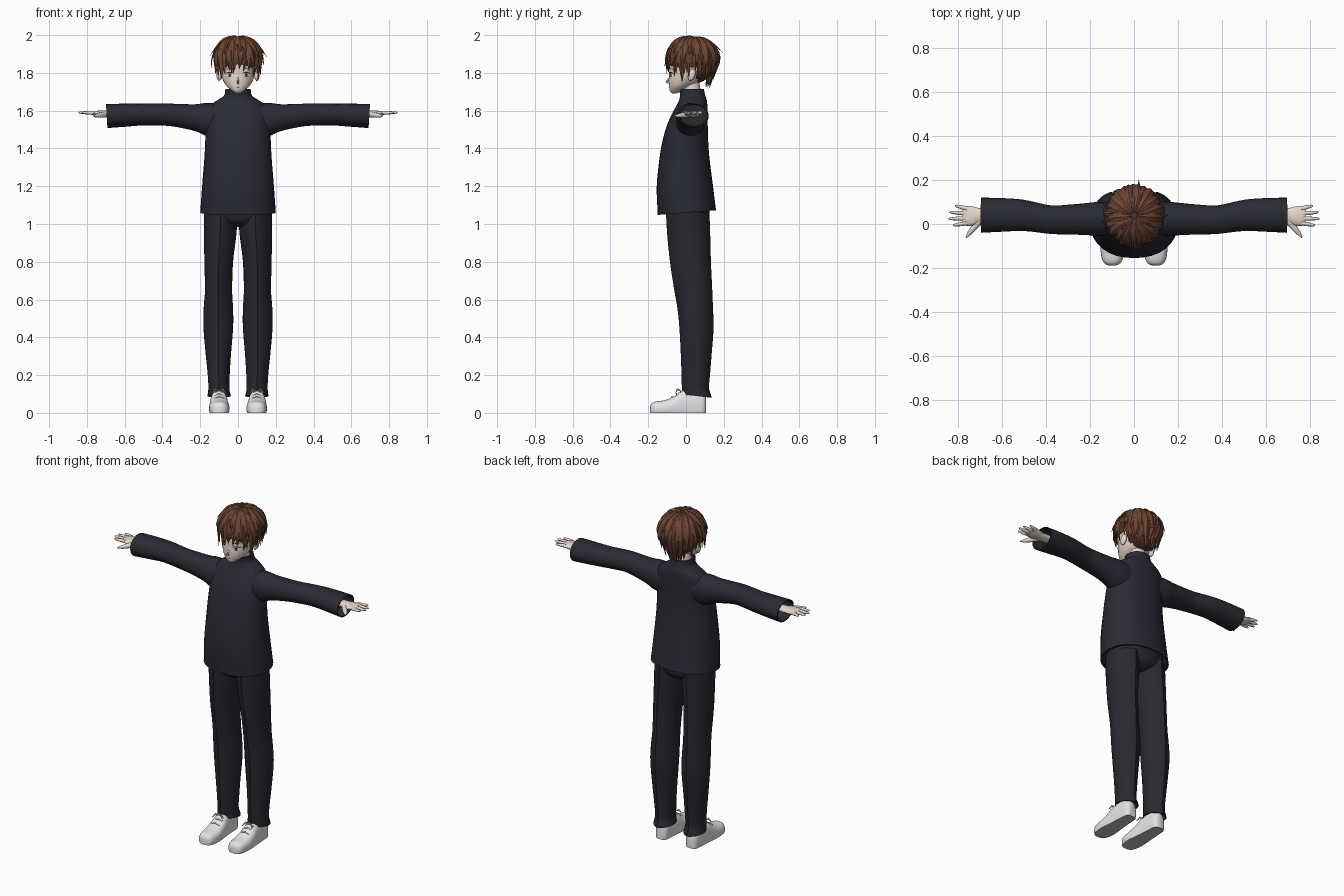
import bpy, bmesh, random
from math import sin, cos, pi, asin, acos, copysign, radians
from mathutils import Vector

random.seed(4)
if "Cube" in bpy.data.objects:
    bpy.data.objects.remove(bpy.data.objects["Cube"])


def material(name, rgb):
    m = bpy.data.materials.new(name)
    m.use_nodes = True
    m.diffuse_color = (*rgb, 1)
    bsdf = m.node_tree.nodes["Principled BSDF"]
    bsdf.inputs["Base Color"].default_value = (*rgb, 1)
    bsdf.inputs["Roughness"].default_value = 0.8
    return m


JACKET = material("jacket navy", (0.022, 0.023, 0.033))
TROUSER = material("trouser charcoal", (0.021, 0.021, 0.028))
SKIN = material("skin", (0.80, 0.68, 0.60))
HAIR = material("hair brown", (0.150, 0.058, 0.034))
UNDER = material("hair dark brown", (0.085, 0.032, 0.019))
SHOE = material("shoe white", (0.78, 0.78, 0.80))
SOLE = material("sole grey", (0.50, 0.50, 0.52))
EYE = material("eye white", (0.85, 0.85, 0.85))
IRIS = material("iris amber", (0.30, 0.17, 0.08))
DARK = material("lash dark", (0.03, 0.015, 0.012))


def finish(name, bm, *mats, angle=40):
    bmesh.ops.recalc_face_normals(bm, faces=bm.faces)
    me = bpy.data.meshes.new(name)
    bm.to_mesh(me)
    bm.free()
    for m in mats:
        me.materials.append(m)
    me.shade_smooth()
    me.set_sharp_from_angle(angle=radians(angle))
    ob = bpy.data.objects.new(name, me)
    bpy.context.collection.objects.link(ob)
    return ob


def refine(rows, n=4):
    """Smooth in-between rows for a table of section sizes."""
    out = []
    for i in range(len(rows) - 1):
        a, b, c, d = (rows[min(max(i + k, 0), len(rows) - 1)] for k in (-1, 0, 1, 2))
        for t in (j / n for j in range(n)):
            out.append([q + t / 2 * (r - p + t * (2*p - 5*q + 4*r - s + t * (3*q - p - 3*r + s)))
                        for p, q, r, s in zip(a, b, c, d)])
    return out + [list(rows[-1])]


def oval(u0, u1, v0, v1, n=32, power=1.0, crease=0.0):
    """Rounded section; crease sharpens the two v ends."""
    pts = []
    for i in range(n):
        a = 2 * pi * i / n
        c, s = cos(a), sin(a)
        s = (1 - crease) * s + crease * asin(max(-1, min(1, s))) * 2 / pi
        c, s = (copysign(abs(k) ** power, k) for k in (c, s))
        pts.append(((u0 + u1 + (u1 - u0) * c) / 2, (v0 + v1 + (v1 - v0) * s) / 2))
    return pts


def inner(ring, depth_ring, k=0.94):
    """Two shrunken rings that turn an open end inwards."""
    def shrink(r):
        c = sum(r, Vector()) / len(r)
        return [c + (p - c) * k for p in r]
    return [shrink(ring), shrink(depth_ring)]


def loft(bm, rings):
    vs = [[bm.verts.new(p) for p in r] for r in rings]
    n = len(vs[0])
    for a, b in zip(vs, vs[1:]):
        for i in range(n):
            bm.faces.new((a[i], a[(i + 1) % n], b[(i + 1) % n], b[i]))
    bm.faces.new(vs[0])
    bm.faces.new(vs[-1])


def upright(rows, **kw):
    """Rows of z, x0, x1, y0, y1 to horizontal rings."""
    return [[Vector((x, y, z)) for x, y in oval(*r, **kw)] for z, *r in refine(rows)]


def tube(bm, pts, radii, n=10, flat=1.0):
    pts = [Vector(p) for p in pts]
    rings = []
    for i, p in enumerate(pts):
        d = (pts[min(i + 1, len(pts) - 1)] - pts[max(i - 1, 0)]).normalized()
        side = d.cross(Vector((0, 0, 1))).normalized()
        up = side.cross(d)
        rings.append([p + (side * cos(2*pi*k/n) + up * sin(2*pi*k/n) * flat) * radii[i] for k in range(n)])
    loft(bm, rings)


# jacket body with hem and stand collar
body = [(1.06, .20, -.15, .16), (1.20, .19, -.155, .143), (1.35, .178, -.14, .124),
        (1.45, .173, -.122, .117), (1.53, .17, -.098, .115), (1.59, .166, -.07, .115),
        (1.628, .148, -.05, .113), (1.655, .11, -.037, .11), (1.68, .074, -.032, .102), (1.715, .067, -.036, .094)]
rings = upright([(z, -w, w, f, b) for z, w, f, b in body], power=.9)
for p in rings[0]:
    p.z += p.y * .08
rings = inner(rings[0], rings[3])[::-1] + rings + inner(rings[-1], rings[-3], .9)
bm = bmesh.new()
loft(bm, rings)
finish("jacket_body", bm, JACKET)

# trouser seat
bm = bmesh.new()
loft(bm, upright([(.985, -.07, .07, -.05, .07), (1.01, -.13, .13, -.09, .11),
                  (1.05, -.178, .178, -.105, .125), (1.12, -.178, .178, -.11, .12)]))
finish("trouser_seat", bm, TROUSER)

sleeve = [(.10, 1.46, 1.638, -.05, .10), (.17, 1.465, 1.64, -.055, .10), (.22, 1.488, 1.634, -.05, .095),
          (.30, 1.508, 1.635, -.048, .088), (.38, 1.52, 1.638, -.045, .085), (.50, 1.522, 1.637, -.032, .11),
          (.60, 1.515, 1.637, -.035, .118), (.695, 1.508, 1.635, -.04, .12)]
leg = [(.09, .038, .162, -.022, .135), (.13, .046, .157, -.022, .122), (.20, .044, .160, -.024, .127),
       (.30, .038, .17, -.027, .135), (.45, .026, .183, -.035, .146), (.55, .026, .182, -.045, .143),
       (.65, .031, .175, -.062, .139), (.80, .026, .178, -.085, .132), (.95, .008, .18, -.10, .128),
       (1.06, .002, .18, -.106, .124)]
shoe = [(-.19, .088, .112, .032), (-.182, .066, .132, .05), (-.16, .052, .146, .06), (-.11, .045, .153, .068),
        (-.06, .05, .151, .09), (-.02, .055, .147, .118), (.04, .06, .143, .122), (.09, .064, .138, .105),
        (.106, .08, .122, .085)]

for s, side in ((1, "left"), (-1, "right")):
    # sleeve
    rings = [[Vector((s * (x + (z - 1.57) * .06), y, z)) for z, y in oval(*r, n=28)]
             for x, *r in refine(sleeve)]
    bm = bmesh.new()
    loft(bm, rings + inner(rings[-1], rings[-4], .92))
    finish(side + "_sleeve", bm, JACKET)

    # hand: palm, four fingers and thumb
    bm = bmesh.new()
    palm = [(.64, 1.565, 1.60, .01, .07), (.70, 1.564, 1.60, .005, .072), (.735, 1.568, 1.60, -.008, .08),
            (.765, 1.576, 1.598, -.008, .083), (.782, 1.58, 1.595, 0, .078)]
    loft(bm, [[Vector((s * x, y, z)) for z, y in oval(*r, n=16)] for x, *r in refine(palm)])
    for i, tip in enumerate((.825, .845, .84, .815)):
        y0 = .004 + i * .022
        y1 = y0 + (i - 1.3) * .008
        pts = [(s * (.76 + (tip - .76) * t), y0 + (y1 - y0) * t, 1.588 + .002 * t) for t in (0, .45, .9, 1)]
        tube(bm, pts, (.0105, .0095, .006, .002))
    tube(bm, [(s * .70, .02, 1.58), (s * .73, -.018, 1.576), (s * .75, -.042, 1.573), (s * .765, -.062, 1.572)],
         (.016, .014, .010, .003))
    finish(side + "_hand", bm, SKIN)

    # trouser leg with pressed crease
    rings = upright([(z, s * a, s * b, f, k) for z, a, b, f, k in leg], crease=.38)
    for p in rings[0]:
        p.z -= (p.y - .05) * .12
    bm = bmesh.new()
    loft(bm, inner(rings[0], rings[3], .92)[::-1] + rings)
    finish(side + "_trouser_leg", bm, TROUSER, angle=28)

    # shoe with flat sole
    bm = bmesh.new()
    loft(bm, [[Vector((s * x, y, max(z, 0))) for x, z in oval(a, b, -.35 * h, h, n=28, power=.8)]
              for y, a, b, h in refine(shoe)])
    bm.normal_update()
    for f in bm.faces:
        f.material_index = int(max(v.co.z for v in f.verts) < .004)
    finish(side + "_shoe", bm, SHOE, SOLE)

    # laces and bow
    bm = bmesh.new()
    for y, z in ((-.075, .083), (-.05, .098), (-.03, .114)):
        tube(bm, [(s * .075, y, z - .006), (s * .1, y, z + .004), (s * .125, y, z - .006)], (.003,) * 3, n=6)
    for k in (-1, 1):
        tube(bm, [(s * .1, -.03, .118), (s * .1 + k * .02, -.045, .126), (s * .1 + k * .034, -.055, .105)],
             (.003, .005, .002), n=6)
    finish(side + "_shoe_laces", bm, SHOE)

    # ear
    bm = bmesh.new()
    bmesh.ops.create_uvsphere(bm, u_segments=16, v_segments=10, radius=1)
    for v in bm.verts:
        v.co = Vector((s * .1 + v.co.x * .014, .03 + v.co.y * .02 + v.co.z * .006, 1.79 + v.co.z * .032))
    finish(side + "_ear", bm, SKIN)

# head with pointed chin
skull = refine([(1.692, .012, -.074, -.05), (1.705, .032, -.085, -.02), (1.73, .060, -.09, .03),
                (1.76, .079, -.092, .08), (1.80, .090, -.09, .11), (1.85, .098, -.09, .13),
                (1.90, .098, -.08, .13), (1.95, .07, -.04, .10)], 6)
bm = bmesh.new()
loft(bm, [[Vector((x, y, z)) for x, y in oval(-w, w, f, b)] for z, w, f, b in skull])
tube(bm, [(0, -.088, 1.775), (0, -.095, 1.762), (0, -.107, 1.754), (0, -.09, 1.747)], (.003, .007, .004, .006))
tube(bm, [(0, .03, 1.62), (0, .031, 1.70), (0, .02, 1.77)], (.05, .048, .045), n=20)
finish("head", bm, SKIN, angle=60)


def face_y(x, z):
    _, w, f, b = min(skull, key=lambda r: abs(r[0] - z))
    return (f + b) / 2 - (b - f) / 2 * max(0, 1 - (x / w) ** 2) ** .5


def face_plate(name, cx, cz, w, h, mat, lift, arch=0.0, tilt=0.0):
    """Thin curved plate laid on the face."""
    bm = bmesh.new()
    rows = []
    for i in range(9):
        u = -1 + i / 4
        x = cx + u * w
        mid = cz - arch * u * u + tilt * u
        half = h * max(.05, 1 - u * u) ** .5
        rows.append([bm.verts.new((x, face_y(x, cz) - lift, mid + k * half)) for k in (1, -1)])
    for a, b in zip(rows, rows[1:]):
        bm.faces.new((a[0], a[1], b[1], b[0]))
    for f in bm.faces:
        f.normal_update()
        if f.normal.y > 0:
            f.normal_flip()
    me = bpy.data.meshes.new(name)
    bm.to_mesh(me)
    bm.free()
    me.materials.append(mat)
    bpy.context.collection.objects.link(bpy.data.objects.new(name, me))


for s, side in ((1, "left"), (-1, "right")):
    face_plate(side + "_eye_white", s * .045, 1.79, .021, .011, EYE, .003)
    face_plate(side + "_iris", s * .044, 1.79, .009, .011, IRIS, .0045)
    face_plate(side + "_pupil", s * .044, 1.79, .004, .006, DARK, .0055)
    face_plate(side + "_upper_lash", s * .046, 1.803, .024, .003, DARK, .006, .009, -s * .002)
    face_plate(side + "_lower_lash", s * .046, 1.779, .012, .001, DARK, .005)
    face_plate(side + "_brow", s * .045, 1.822, .022, .002, DARK, .004, .004)
face_plate("mouth", 0, 1.723, .011, .0013, DARK, .003)

# hair base, cut open around the face and ears
MID = 1.865
bm = bmesh.new()
bmesh.ops.create_uvsphere(bm, u_segments=32, v_segments=20, radius=1)
for v in bm.verts:
    v.co = Vector((v.co.x * .116, .035 + v.co.y * .127, MID + v.co.z * .121))
cut = [f for f in bm.faces if f.calc_center_median().z < 1.83 and f.calc_center_median().y < .055]
bmesh.ops.delete(bm, geom=cut, context="FACES")
finish("hair_base", bm, UNDER)


def lock(bm, phi, z_end, width, lift=0.0, flick=0.0, sway=0.0, n=10):
    """One tapered ridge of hair from the crown; phi is 0 at the front."""
    drop = MID - z_end
    arc = .2 if drop >= 0 else .2 * acos(-drop / .125) * 2 / pi
    total = arc + max(drop, 0)
    rings = []
    for i in range(n + 1):
        t = i / n
        d = max(.012, t * total)
        a = min(d / .2, 1) * pi / 2
        p = phi + sway * t ** 2
        r = sin(a) - (.4 + 1.2 * (1 - cos(p))) * max(0, d - .2)
        out = Vector((sin(p), -cos(p), 0))
        nrm = (out * sin(a) + Vector((0, 0, cos(a)))).normalized()
        pos = Vector((sin(p) * .122 * r, .035 - cos(p) * .134 * r, MID + .125 * cos(a) - max(0, d - .2)))
        pos += nrm * lift * min(1, 3 * t) + out * flick * t ** 4
        w = width * (min(1, .15 + 1.6 * t) if t < .6 else max(.03, ((1 - t) / .4) ** .7))
        tan = Vector((cos(p), sin(p), 0)) * w
        rings.append([pos - tan, pos + nrm * w * .4, pos + tan, pos - nrm * w * .35])
    loft(bm, rings)


def hair_end(phi):
    """Lower edge of the hair: fringe, sideburn, ear gap, nape."""
    stops = [(0, 1.80), (.5, 1.805), (.85, 1.775), (1.2, 1.75), (1.5, 1.80), (1.75, 1.79), (2.1, 1.735), (3.2, 1.715)]
    p = abs((phi + pi) % (2 * pi) - pi)
    for (a, za), (b, zb) in zip(stops, stops[1:]):
        if p <= b:
            return za + (zb - za) * (p - a) / (b - a)


bm = bmesh.new()
for layer, count, rise, width in ((0, 34, 0, .020), (.005, 25, .035, .021), (.009, 17, .09, .020)):
    for i in range(count):
        phi = 2 * pi * (i + random.uniform(-.25, .25)) / count
        lock(bm, phi, hair_end(phi) + rise + random.uniform(-.008, .02), width * random.uniform(.8, 1.15),
             layer, random.uniform(-.002, .012), random.uniform(-.22, .22))
# stray flicks at the sides, back and crown
for phi, z, flick in ((1.5, 1.88, .026), (-1.5, 1.885, .026), (1.8, 1.83, .022), (-1.7, 1.82, .022),
                      (2.9, 1.90, .03), (-2.5, 1.85, .015), (1.1, 1.965, .012), (-.9, 1.97, .012)):
    lock(bm, phi, z, .012, .008, flick, .1)
finish("hair_locks", bm, HAIR, angle=35)
